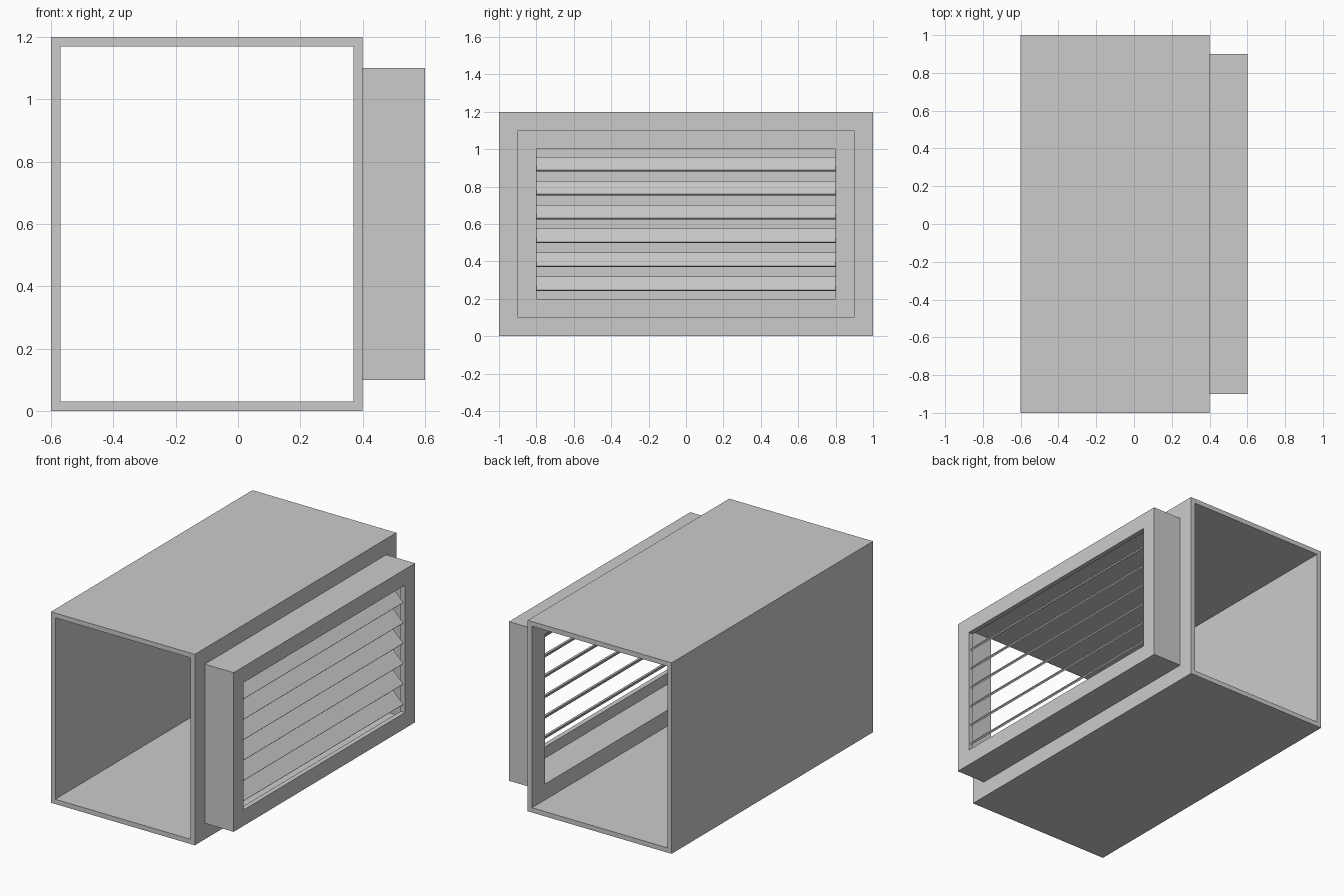
import bpy
import math

if "Cube" in bpy.data.objects:
    bpy.data.objects.remove(bpy.data.objects["Cube"])


def box(name, lo, hi):
    """Axis-aligned box between two corners."""
    size = [b - a for a, b in zip(lo, hi)]
    mid = [(a + b) / 2 for a, b in zip(lo, hi)]
    bpy.ops.mesh.primitive_cube_add(size=1, location=mid)
    ob = bpy.context.object
    ob.name = name
    ob.scale = size
    bpy.ops.object.transform_apply(location=False, rotation=False, scale=True)
    return ob


def cut(target, lo, hi):
    """Subtract a box from the target and discard the cutter."""
    cutter = box("cutter", lo, hi)
    cutter.hide_render = True
    mod = target.modifiers.new("cut", 'BOOLEAN')
    mod.operation = 'DIFFERENCE'
    mod.solver = 'EXACT'
    mod.object = cutter
    bpy.ops.object.select_all(action='DESELECT')
    target.select_set(True)
    bpy.context.view_layer.objects.active = target
    bpy.ops.object.modifier_apply(modifier=mod.name)
    bpy.data.objects.remove(cutter, do_unlink=True)


WALL = 0.03

# Main duct: open at both ends, with a side outlet
duct = box("duct", (-0.6, -1, 0), (0.4, 1, 1.2))
cut(duct, (-0.6 + WALL, -1.2, WALL), (0.4 - WALL, 1.2, 1.2 - WALL))
cut(duct, (0.2, -0.87, 0.13), (0.5, 0.87, 1.07))

# Vent housing: hollow box with a thin front rim
housing = box("vent_housing", (0.4, -0.9, 0.1), (0.6, 0.9, 1.1))
cut(housing, (0.3, -0.87, 0.13), (0.6 - WALL, 0.87, 1.07))
cut(housing, (0.5, -0.8, 0.2), (0.7, 0.8, 1.0))

# Louvre slats, sloping down towards the outside
for i in range(6):
    z = 0.28 + 0.128 * i
    slat = box(f"louvre_slat_{i + 1}", (0.5, -0.8, z - 0.005), (0.6, 0.8, z + 0.005))
    slat.rotation_euler.y = math.radians(45)
